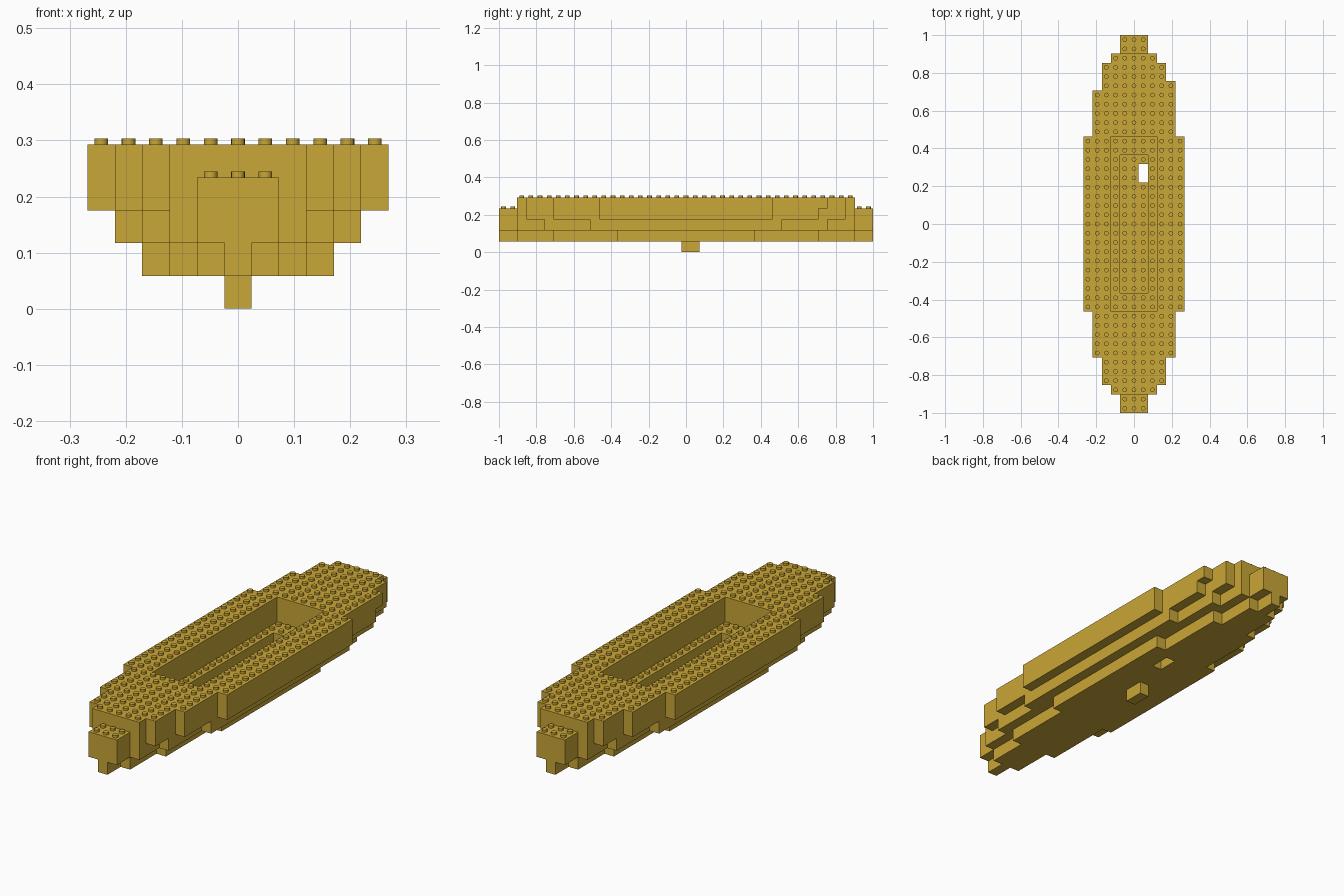
import bpy, bmesh, math
from mathutils import Matrix

if "Cube" in bpy.data.objects:
    bpy.data.objects.remove(bpy.data.objects["Cube"])

ROWS = 41
P = 2.0 / ROWS          # stud pitch
H = 0.0585              # brick height
STUD_R, STUD_H = 0.0122, 0.0108

gold = bpy.data.materials.new("golden_yellow")
gold.diffuse_color = (0.59, 0.385, 0.038, 1)
gold.use_nodes = True
gold.node_tree.nodes["Principled BSDF"].inputs["Base Color"].default_value = gold.diffuse_color


def row_y(r):
    return r * P - 1.0


def make(name, build):
    bm = bmesh.new()
    build(bm)
    me = bpy.data.meshes.new(name)
    bm.to_mesh(me)
    bm.free()
    me.materials.append(gold)
    ob = bpy.data.objects.new(name, me)
    bpy.context.collection.objects.link(ob)
    return ob


def brick(bm, x0, x1, r0, r1, k0, k1):
    """Block: x in studs from the middle, rows along y, brick levels in z."""
    size = Matrix.Diagonal(((x1 - x0) * P, (r1 - r0) * P, (k1 - k0) * H, 1))
    pos = Matrix.Translation(((x0 + x1) / 2 * P, row_y((r0 + r1) / 2), (k0 + k1) / 2 * H))
    bmesh.ops.create_cube(bm, size=1, matrix=pos @ size)


def course(spans, k, opening=None):
    """One brick course; opening = (half width, first row, last row)."""
    def build(bm):
        for w, r0, r1 in spans:
            hw = w / 2
            if opening and r0 < opening[2] and r1 > opening[1]:
                ow, a, b = opening
                if r0 < a:
                    brick(bm, -hw, hw, r0, a, k, k + 1)
                if r1 > b:
                    brick(bm, -hw, hw, b, r1, k, k + 1)
                brick(bm, -hw, -ow, max(a, r0), min(b, r1), k, k + 1)
                brick(bm, ow, hw, max(a, r0), min(b, r1), k, k + 1)
            else:
                brick(bm, -hw, hw, r0, r1, k, k + 1)
    return build


def mirrored(half, middle):
    """Front spans + middle span + the same spans at the back."""
    return half + [middle] + [(w, ROWS - b, ROWS - a) for w, a, b in half]


def studs(cells, k):
    def build(bm):
        for x, r in cells:
            pos = Matrix.Translation((x * P, row_y(r + 0.5), k * H + STUD_H / 2))
            bmesh.ops.create_cone(bm, cap_ends=True, segments=16, radius1=STUD_R,
                                  radius2=STUD_R, depth=STUD_H, matrix=pos)
    return build


def cells_of(spans):
    return [(i - (w - 1) / 2, r) for w, a, b in spans for r in range(a, b) for i in range(w)]


def inside(c, hw, a, b):
    return abs(c[0]) < hw and a <= c[1] < b


# Keel brick
make("keel", lambda bm: brick(bm, -0.5, 0.5, 20, 22, 0, 1))

# Bottom course, with a one by two drain hole through the floor
low = mirrored([(1, 0, 2), (3, 2, 6), (5, 6, 13)], (7, 13, 25))


def bottom(bm):
    for w, a, b in low:
        brick(bm, -w / 2, w / 2, a, b, 1, 2)
    brick(bm, -3.5, 0.5, 25, 27, 1, 2)
    brick(bm, 1.5, 3.5, 25, 27, 1, 2)
    brick(bm, -3.5, 3.5, 27, 28, 1, 2)


make("bottom_course", bottom)

# Second course, open around the floor well
WELL = (1.5, 13, 28)
second = mirrored([(3, 0, 2), (5, 2, 5), (7, 5, 10)], (9, 10, 31))
make("second_course", course(second, 2, WELL))

# Upper hull courses, open around the hold
HOLD = (2.5, 11, 30)
deck = mirrored([(5, 2, 3), (7, 3, 6), (9, 6, 11)], (11, 11, 30))
tips = [(3, 0, 2), (3, 39, 41)]
make("third_course", course(tips + deck, 3, HOLD))
make("top_course", course(deck, 4, HOLD))
make("side_extension", lambda bm: brick(bm, 3.5, 4.5, 35, 36, 4, 5))

# Studs on every exposed top
make("deck_studs", studs([c for c in cells_of(deck) if not inside(c, *HOLD)] + [(4, 35)], 5))
make("tip_studs", studs(cells_of(tips), 4))
make("ledge_studs", studs([c for c in cells_of([(5, 11, 30)]) if not inside(c, *WELL)], 3))
make("floor_studs", studs([c for c in cells_of([(3, 13, 28)])
                           if not (c[0] == 1 and c[1] in (25, 26))], 2))
for ob in bpy.data.objects:
    if ob.name.endswith("studs"):
        bpy.context.view_layer.objects.active = ob
        ob.select_set(True)
bpy.ops.object.shade_smooth_by_angle(angle=math.radians(40))
